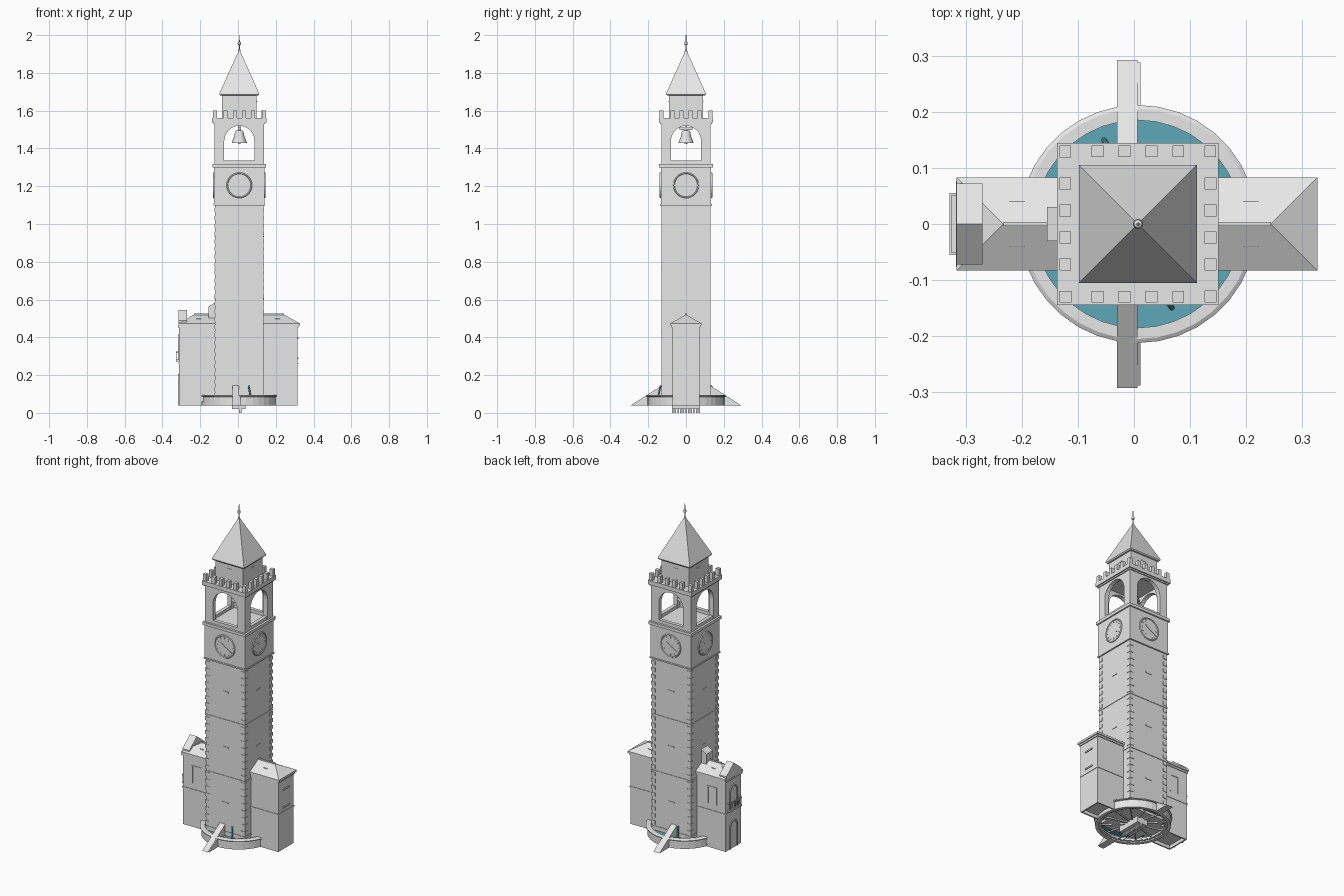
import bpy, bmesh, math
from mathutils import Matrix, Vector

if "Cube" in bpy.data.objects:
    bpy.data.objects.remove(bpy.data.objects["Cube"])

CX = 0.007                                   # tower axis
I = Matrix.Identity(4)
T = Matrix.Translation((CX, 0, 0))
SIDES = [T @ Matrix.Rotation(k * math.pi / 2, 4, 'Z') for k in range(4)]


def material(name, rgb):
    m = bpy.data.materials.new(name)
    m.diffuse_color = (*rgb, 1)
    m.use_nodes = True
    m.node_tree.nodes["Principled BSDF"].inputs["Base Color"].default_value = m.diffuse_color
    return m


STONE = material("grey_stone", (0.8, 0.8, 0.8))
WATER = material("teal_water", (0.11, 0.39, 0.48))


def prism(bm, pts, y0, y1, M=I):
    """Extrude an x-z outline from y0 to y1."""
    a = [bm.verts.new(M @ Vector((x, y0, z))) for x, z in pts]
    b = [bm.verts.new(M @ Vector((x, y1, z))) for x, z in pts]
    n = len(pts)
    bm.faces.new(a)
    bm.faces.new(b[::-1])
    for i in range(n):
        bm.faces.new((a[i], b[i], b[(i + 1) % n], a[(i + 1) % n]))


def box(bm, x0, x1, y0, y1, z0, z1, M=I):
    prism(bm, [(x0, z0), (x1, z0), (x1, z1), (x0, z1)], y0, y1, M)


def block(bm, h, z0, z1):
    box(bm, -h, h, -h, h, z0, z1, T)


def lathe(bm, prof, n=32, M=T, closed=False):
    """Revolve (radius, z) points round the z axis."""
    rings = []
    for r, z in prof:
        if r < 1e-6:
            rings.append([bm.verts.new(M @ Vector((0, 0, z)))] * n)
        else:
            rings.append([bm.verts.new(M @ Vector((r * math.cos(2 * math.pi * i / n),
                          r * math.sin(2 * math.pi * i / n), z))) for i in range(n)])
    pairs = list(zip(rings, rings[1:])) + ([(rings[-1], rings[0])] if closed else [])
    for p, q in pairs:
        for i in range(n):
            j = (i + 1) % n
            bm.faces.new(list(dict.fromkeys((p[i], p[j], q[j], q[i]))))


def finish(name, bm, mat=STONE, smooth=False):
    bmesh.ops.recalc_face_normals(bm, faces=bm.faces)
    me = bpy.data.meshes.new(name)
    bm.to_mesh(me)
    bm.free()
    ob = bpy.data.objects.new(name, me)
    me.materials.append(mat)
    bpy.context.collection.objects.link(ob)
    if smooth:
        bpy.ops.object.select_all(action='DESELECT')
        ob.select_set(True)
        bpy.context.view_layer.objects.active = ob
        bpy.ops.object.shade_smooth_by_angle(angle=math.radians(35))


def arch(w, z0, spring, n=12):
    """Arch outline from lower right, over the top, to lower left."""
    return [(w, z0)] + [(w * math.cos(math.pi * i / n), spring + w * math.sin(math.pi * i / n))
                        for i in range(n + 1)] + [(-w, z0)]


# Pool: basin ring with sloped lip, water, and a spoked wheel underneath
bm = bmesh.new()
lathe(bm, [(0.185, 0.04), (0.204, 0.04), (0.204, 0.085), (0.212, 0.087),
           (0.212, 0.092), (0.205, 0.096), (0.185, 0.096)], 36, closed=True)
finish("pool_ring", bm)
bm = bmesh.new()
lathe(bm, [(0, 0.072), (0.188, 0.072), (0.188, 0.078), (0, 0.078)], 36)
finish("pool_water", bm, WATER)
bm = bmesh.new()
for k in range(36):
    box(bm, 0.172, 0.188, -0.005, 0.005, 0.045, 0.056, T @ Matrix.Rotation(k * math.pi / 18, 4, 'Z'))
for k in range(12):
    box(bm, 0.02, 0.188, -0.003, 0.003, 0.05, 0.058, T @ Matrix.Rotation((k + 0.5) * math.pi / 6, 4, 'Z'))
lathe(bm, [(0.172, 0.048), (0.188, 0.048), (0.188, 0.06), (0.172, 0.06)], 36, closed=True)
finish("pool_wheel", bm)

# Slanted jets leaning towards the tower
bm = bmesh.new()
for s in (1, -1):
    lo = Vector((CX + s * 0.061, -s * 0.15, 0.076))
    hi = Vector((CX + s * 0.049, -s * 0.134, 0.145))
    d = hi - lo
    M = Matrix.Translation(lo) @ d.to_track_quat('Z', 'Y').to_matrix().to_4x4()
    lathe(bm, [(0, 0), (0.0045, 0), (0.0045, d.length), (0, d.length)], 8, M)
finish("water_jets", bm, WATER)

# Toothed rack beneath the floor
bm = bmesh.new()
box(bm, -0.033, 0.04, -0.075, 0.075, 0.02, 0.056)
for k in range(11):
    y = -0.07 + 0.014 * k
    box(bm, 0.006, 0.018, y - 0.004, y + 0.004, 0, 0.021)
finish("rack", bm)

# Sloping ramps, front and back
bm = bmesh.new()
for s in (-1, 1):
    M = Matrix(((0, 1, 0, 0), (s, 0, 0, 0), (0, 0, 1, 0), (0, 0, 0, 1)))
    prism(bm, [(0.292, 0.04), (0.12, 0.15), (0.12, 0.08), (0.2, 0.08), (0.2, 0.04)], -0.03, 0.006, M)
    prism(bm, [(0.288, 0.04), (0.2, 0.096), (0.2, 0.04)], 0.006, 0.012, M)
finish("ramps", bm)

# Tower shaft, string courses, quoins and ledges
bm = bmesh.new()
block(bm, 0.1285, 0.057, 1.1)
finish("shaft", bm)
bm = bmesh.new()
for z in (0.1, 0.43, 0.765):
    block(bm, 0.1315, z - 0.004, z + 0.004)
finish("string_courses", bm)
bm = bmesh.new()
for M in SIDES:
    for k in range(24):
        z = 0.113 + 0.0413 * k
        box(bm, -0.131, -0.104, -0.131, -0.104, z, z + 0.021, M)
finish("quoins", bm)
bm = bmesh.new()
for M in SIDES:
    for z in (0.27, 0.6, 0.93):
        box(bm, -0.02, 0.02, -0.131, -0.12, z, z + 0.007, M)
finish("ledges", bm)

# Clock stage with a rounded dial on each side
bm = bmesh.new()
block(bm, 0.1335, 1.1, 1.3)
block(bm, 0.137, 1.097, 1.105)
finish("clock_stage", bm)
bm = bmesh.new()
for M in SIDES:
    D = M @ Matrix.Translation((0, -0.131, 1.205)) @ Matrix.Rotation(math.pi / 2, 4, 'X')
    lathe(bm, [(0, 0), (0.068, 0), (0.068, 0.005), (0.066, 0.008), (0.062, 0.008), (0.06, 0.005),
               (0, 0.005)], 32, D)
    for h in range(12):
        box(bm, 0.046, 0.056, -0.002, 0.002, 0.004, 0.007, D @ Matrix.Rotation(h * math.pi / 6, 4, 'Z'))
    for a, length in ((2.5, 0.032), (-0.5, 0.045)):
        box(bm, -0.006, length, -0.002, 0.002, 0.004, 0.008, D @ Matrix.Rotation(a, 4, 'Z'))
finish("clock_dials", bm)

# Open belfry: floor, four arched walls, low sills
bm = bmesh.new()
block(bm, 0.142, 1.3, 1.317)
for k, M in enumerate(SIDES):
    w = 0.131 if k % 2 == 0 else 0.106
    prism(bm, [(-w, 1.317), (-w, 1.536), (w, 1.536), (w, 1.317)] + arch(0.08, 1.317, 1.44), -0.131, -0.106, M)
    box(bm, -0.08, 0.08, -0.129, -0.108, 1.317, 1.336, M)
finish("belfry", bm)

# Bell with its beam
bm = bmesh.new()
lathe(bm, [(0, 1.432), (0.033, 1.432), (0.04, 1.43), (0.036, 1.442), (0.027, 1.462), (0.023, 1.485),
           (0.017, 1.495), (0, 1.498)], 24)
lathe(bm, [(0, 1.424), (0.007, 1.424), (0.007, 1.435), (0, 1.435)], 12)
finish("bell", bm, smooth=True)
bm = bmesh.new()
box(bm, -0.008, 0.008, -0.035, 0.035, 1.497, 1.51, T)
box(bm, -0.006, 0.006, -0.006, 0.006, 1.49, 1.537, T)
finish("bell_beam", bm)

# Cornice and battlements
bm = bmesh.new()
block(bm, 0.137, 1.53, 1.54)
block(bm, 0.144, 1.538, 1.562)
finish("cornice", bm)
bm = bmesh.new()
for M in SIDES:
    for x in (-0.129, -0.072, -0.024, 0.024, 0.072):
        box(bm, x - 0.0105, x + 0.0105, -0.14, -0.119, 1.56, 1.602, M)
finish("merlons", bm)

# Lantern, spire and finial
bm = bmesh.new()
block(bm, 0.091, 1.56, 1.68)
for M in SIDES:
    box(bm, -0.015, 0.015, -0.093, -0.08, 1.645, 1.652, M)
finish("lantern", bm)
bm = bmesh.new()
R = T @ Matrix.Rotation(math.pi / 4, 4, 'Z')
q = math.sqrt(2)
lathe(bm, [(0, 1.68), (0.1 * q, 1.68), (0.105 * q, 1.686), (0.105 * q, 1.692), (0, 1.925)], 4, R)
finish("spire", bm)
bm = bmesh.new()
lathe(bm, [(0, 1.91), (0.007, 1.91), (0.006, 1.922), (0.0025, 1.926), (0.0025, 1.946), (0.007, 1.949),
           (0.009, 1.956), (0.007, 1.963), (0.0025, 1.966), (0.0015, 2.0), (0, 2.0)], 16)
finish("finial", bm, smooth=True)

# Side wings with hollow undersides and hipped roofs
for s, name, end in ((-1, "left", 0.316), (1, "right", 0.327)):
    M = Matrix.Diagonal((s, 1, 1, 1))
    e = end - 0.011 if s > 0 else end - 0.004
    bm = bmesh.new()
    box(bm, 0.1, e, -0.072, 0.072, 0.06, 0.46, M)
    for y in (-0.072, 0.064):
        box(bm, 0.19, e, y, y + 0.008, 0.04, 0.06, M)
    box(bm, e - 0.008, e, -0.064, 0.064, 0.04, 0.06, M)
    box(bm, 0.1, e + 0.003, -0.075, 0.075, 0.258, 0.265, M)
    box(bm, 0.1, e + 0.005, -0.077, 0.077, 0.452, 0.462, M)
    finish(name + "_wing", bm)

    bm = bmesh.new()
    box(bm, 0.1, end, -0.083, 0.083, 0.462, 0.474, M)
    co = [(0.1, -0.083, 0.474), (end, -0.083, 0.474), (end, 0.083, 0.474), (0.1, 0.083, 0.474),
          (0.1, 0, 0.52), (end - 0.083, 0, 0.52)]
    v = [bm.verts.new(M @ Vector(c)) for c in co]
    for f in ((0, 1, 5, 4), (1, 2, 5), (2, 3, 4, 5), (0, 4, 3), (0, 3, 2, 1)):
        bm.faces.new([v[i] for i in f])
    box(bm, 0.1, end - 0.083, -0.004, 0.004, 0.515, 0.525, M)
    for y in (-0.04, 0.04):
        box(bm, 0.195, 0.222, y - 0.001, y + 0.001, 0.49, 0.501, M)
    finish(name + "_wing_roof", bm)

# Framed panels on the left wing, ledges on the right end
bm = bmesh.new()
for y in (-0.075, 0.071):
    for x in (-0.25, -0.195):
        box(bm, x - 0.003, x + 0.003, y, y + 0.004, 0.3, 0.4)
    box(bm, -0.253, -0.192, y, y + 0.004, 0.4, 0.406)
for z in (0.285, 0.39):
    box(bm, 0.311, 0.321, -0.03, 0.03, z, z + 0.008)
finish("wing_frames", bm)

# Left end: gable, balcony, window and arched door
QX = Matrix(((0, -1, 0, 0), (1, 0, 0, 0), (0, 0, 1, 0), (0, 0, 0, 1)))   # outline in y-z, depth along -x
bm = bmesh.new()
prism(bm, [(-0.072, 0.47), (0.072, 0.47), (0.072, 0.488), (0, 0.545), (-0.072, 0.488)], 0.27, 0.316, QX)
finish("end_gable", bm)
bm = bmesh.new()
box(bm, -0.329, -0.31, -0.055, 0.055, 0.272, 0.282)
box(bm, -0.329, -0.325, -0.055, 0.055, 0.318, 0.325)
for y in (-0.055, 0.051):
    box(bm, -0.329, -0.31, y, y + 0.004, 0.318, 0.325)
for k in range(9):
    y = -0.053 + 0.01325 * k
    box(bm, -0.328, -0.325, y - 0.0015, y + 0.0015, 0.28, 0.32)
finish("balcony", bm)
bm = bmesh.new()
for z0, spring in ((0.04, 0.17), (0.282, 0.38)):
    prism(bm, arch(0.036, z0, spring) + arch(0.028, z0, spring)[::-1], 0.31, 0.317, QX)
finish("end_openings", bm)

# Small chimney against the tower
bm = bmesh.new()
prism(bm, [(-0.155, 0.49), (-0.115, 0.49), (-0.115, 0.588), (-0.155, 0.563)], -0.03, 0.03)
finish("chimney", bm)
